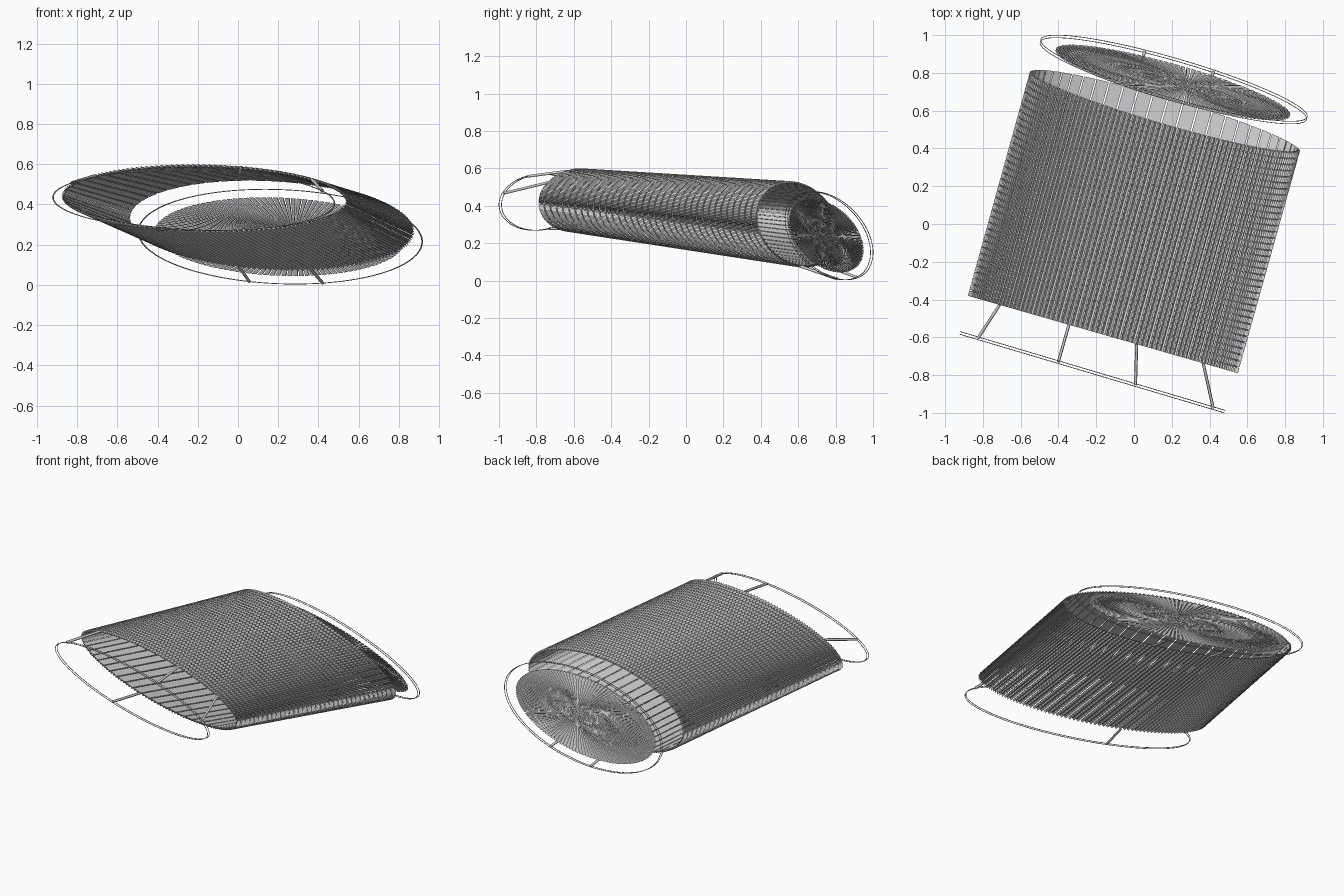
import bpy
import math
from mathutils import Vector

cube = bpy.data.objects.get("Cube")
if cube:
    bpy.data.objects.remove(cube, do_unlink=True)

# One pale grey for the whole model
GREY = bpy.data.materials.new("pale grey")
GREY.use_nodes = True
GREY.diffuse_color = (0.6, 0.6, 0.6, 1)
GREY.node_tree.nodes["Principled BSDF"].inputs["Base Color"].default_value = GREY.diffuse_color


class Oval:
    """Tilted ellipse given by its centre, half width and half height vectors."""

    def __init__(self, centre, across, up):
        self.c, self.a, self.b = Vector(centre), Vector(across), Vector(up)

    def at(self, t, scale=1.0):
        return self.c + (self.a * math.cos(t) + self.b * math.sin(t)) * scale

    def inset(self, t, depth):
        normal = (self.a * math.cos(t) / self.a.length_squared
                  + self.b * math.sin(t) / self.b.length_squared).normalized()
        return self.at(t) - normal * depth


AXIS = Vector((0.27, 0.96, 0.0))
front_lip = Oval((-0.165, -0.585, 0.43), (0.715, -0.205, -0.015), (0, 0, 0.17))
back_lip = Oval((0.165, 0.6, 0.30), (0.715, -0.21, -0.03), (-0.02, -0.07, 0.23))
front_oval = Oval((-0.22, -0.785, 0.42), (0.7, -0.208, -0.015), (0, 0, 0.15))
back_oval = Oval((0.21, 0.765, 0.24), (0.705, -0.205, -0.015), (-0.03, -0.1, 0.235))
fan_oval = Oval((0.205, 0.745, 0.24), (0.62, -0.175, -0.015), (-0.025, -0.09, 0.195))
STRIPS = 56


def mesh_object(name, verts, faces):
    mesh = bpy.data.meshes.new(name)
    mesh.from_pydata(verts, [], faces)
    mesh.materials.append(GREY)
    obj = bpy.data.objects.new(name, mesh)
    bpy.context.collection.objects.link(obj)


def wire(name, points, radius, closed=False):
    curve = bpy.data.curves.new(name, "CURVE")
    curve.dimensions = "3D"
    curve.bevel_depth = radius
    curve.bevel_resolution = 1
    spline = curve.splines.new("POLY")
    spline.points.add(len(points) - 1)
    for point, co in zip(spline.points, points):
        point.co = (*co, 1)
    spline.use_cyclic_u = closed
    curve.materials.append(GREY)
    obj = bpy.data.objects.new(name, curve)
    bpy.context.collection.objects.link(obj)


def sleeve_point(t, along, depth):
    return front_lip.inset(t, depth).lerp(back_lip.inset(t, depth), along)


# Smooth lining of the open sleeve, in strips with narrow slits
def build_lining(fill=0.9, depth=0.014):
    verts, faces = [], []
    step = math.tau / STRIPS
    for i in range(STRIPS):
        t0, t1 = i * step, (i + fill) * step
        n = len(verts)
        verts += [sleeve_point(t0, 0, depth), sleeve_point(t1, 0, depth),
                  sleeve_point(t1, 1, depth), sleeve_point(t0, 1, depth)]
        faces.append([n, n + 1, n + 2, n + 3])
    mesh_object("sleeve_lining", verts, faces)


# Fine roof-shaped ribs over the lining, broken into short lengths
def build_ribs(count=STRIPS * 3, fill=0.7, rows=36, row_fill=0.85, depth=0.012):
    verts, faces = [], []
    step = math.tau / count
    for i in range(count):
        t0 = i * step
        section = ((t0, depth), (t0 + step * fill / 2, 0), (t0 + step * fill, depth))
        for row in range(rows):
            n = len(verts)
            for along in (row / rows, (row + row_fill) / rows):
                verts += [sleeve_point(t, along, d) for t, d in section]
            faces += [[n + k + 1, n + k, n + k + 3, n + k + 4] for k in (0, 1)]
            faces += [[n, n + 1, n + 2], [n + 5, n + 4, n + 3]]
    mesh_object("sleeve_ribs", verts, faces)


# Fan disk of thin wedges, closed by a face on each side
def build_fan(count=130, fill=0.75):
    verts, faces = [], []
    step = math.tau / count
    hub = fan_oval.at(0, 0.12)
    for i in range(count):
        n = len(verts)
        for shift in (AXIS * 0, AXIS * 0.008):
            verts.extend([hub + shift, fan_oval.at(i * step) + shift,
                          fan_oval.at((i + fill) * step) + shift])
        faces += [[n, n + 1, n + 2], [n + 5, n + 4, n + 3]]
    mesh_object("rear_fan", verts, faces)


build_lining()
build_ribs()
build_fan()

# Twin thin rings off both ends
for label, oval in (("front_ring", front_oval), ("rear_ring", back_oval)):
    for side in (-1, 1):
        points = [oval.at(math.tau * i / 96) + AXIS * 0.007 * side for i in range(96)]
        wire(f"{label}_{'inner' if side > 0 else 'outer'}", points, 0.002, True)

# Struts from the sleeve (first angle) to the ring (second angle)
for label, lip, oval, angles in (
        ("front", front_lip, front_oval, ((40, 24), (75, 71), (142, 150), (255, 255))),
        ("rear", back_lip, back_oval, ((255, 255), (285, 285)))):
    for i, (inner, outer) in enumerate(angles):
        ends = [lip.at(math.radians(inner), 0.97), oval.at(math.radians(outer))]
        wire(f"{label}_strut_{i + 1}", ends, 0.008)
